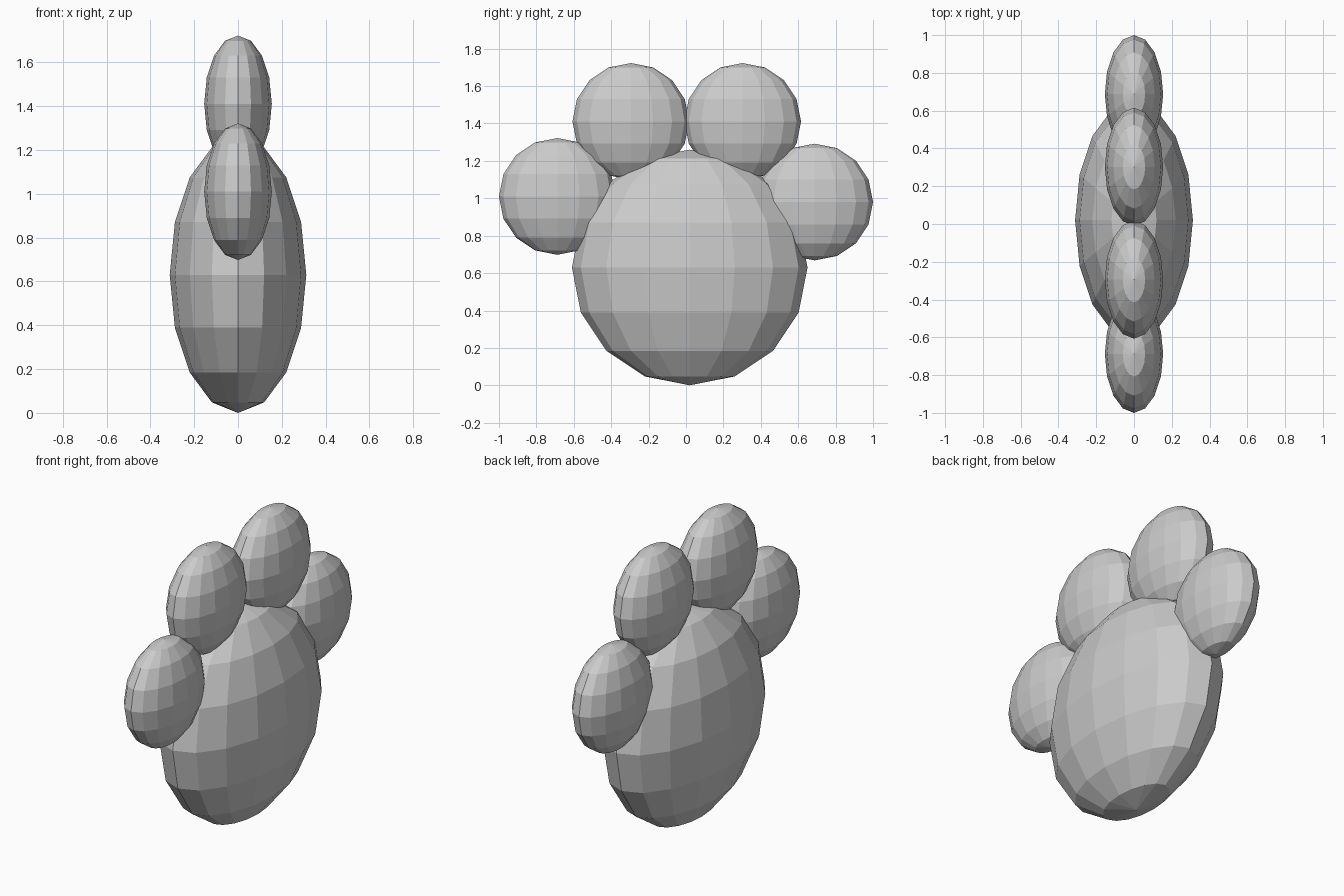
import bpy

if "Cube" in bpy.data.objects:
    bpy.data.objects.remove(bpy.data.objects["Cube"])


# Faceted ellipsoid, flattened to half thickness along x
def pad(name, y, z, radius):
    bpy.ops.mesh.primitive_uv_sphere_add(segments=16, ring_count=8, radius=radius, location=(0, y, z))
    obj = bpy.context.object
    obj.name = name
    obj.scale.x = 0.495
    bpy.ops.object.transform_apply(location=False, rotation=False, scale=True)
    return obj


# Large palm pad
pad("palm_pad", 0.02, 0.63, 0.63)

# Four toe pads fanned around the top (y, z)
toes = [(-0.688, 1.01), (-0.295, 1.411), (0.303, 1.411), (0.688, 0.98)]
for i, (y, z) in enumerate(toes):
    pad(f"toe_pad_{i + 1}", y, z, 0.312)
